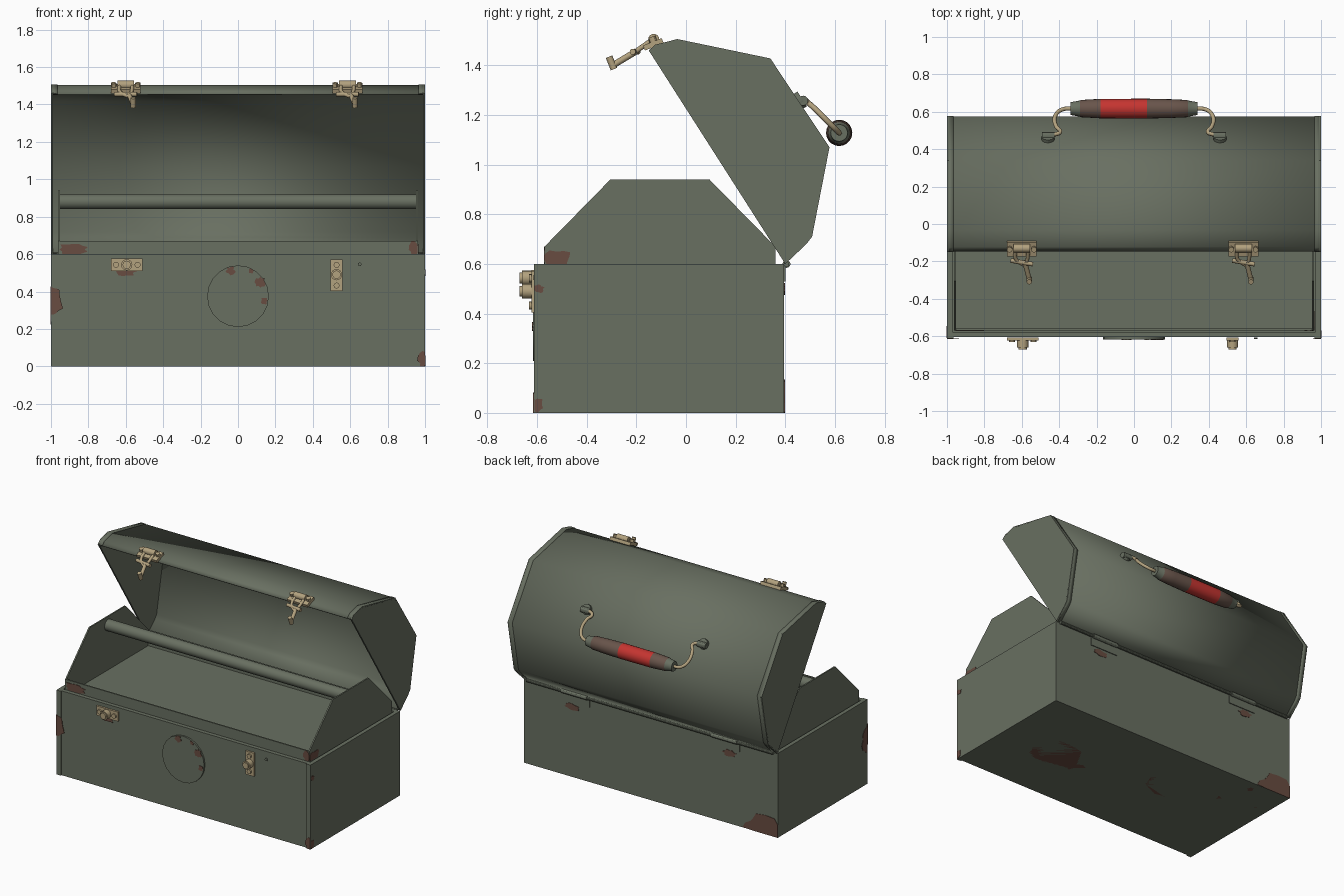
import bpy, bmesh, math, random
from mathutils import Vector, Matrix

cube = bpy.data.objects.get("Cube")
if cube:
    bpy.data.objects.remove(cube, do_unlink=True)
random.seed(4)


def material(name, *rgb):
    m = bpy.data.materials.new(name)
    m.use_nodes = True
    m.diffuse_color = (*rgb, 1)
    m.node_tree.nodes["Principled BSDF"].inputs["Base Color"].default_value = (*rgb, 1)
    return m


GREEN = material("olive green paint", .14, .16, .12)
RUST = material("rust", .14, .072, .052)
BRASS = material("aged brass", .45, .36, .21)
RED = material("red grip", .56, .035, .03)
BROWN = material("worn brown grip", .14, .09, .07)


def finish(name, bm, mats, angle=30):
    bmesh.ops.recalc_face_normals(bm, faces=bm.faces)
    mesh = bpy.data.meshes.new(name)
    bm.to_mesh(mesh)
    bm.free()
    ob = bpy.data.objects.new(name, mesh)
    bpy.context.collection.objects.link(ob)
    for m in mats:
        mesh.materials.append(m)
    bpy.ops.object.select_all(action='DESELECT')
    ob.select_set(True)
    bpy.context.view_layer.objects.active = ob
    bpy.ops.object.shade_smooth_by_angle(angle=math.radians(angle))
    return ob


def block(name, lo, hi, mat=GREEN):
    bm = bmesh.new()
    lo, hi = Vector(lo), Vector(hi)
    bmesh.ops.create_cube(bm, size=1, matrix=Matrix.Translation((lo + hi) / 2)
                          @ Matrix.Diagonal((*(hi - lo), 1)))
    return finish(name, bm, [mat])


def prism(name, yz, x0, x1, mat=GREEN):
    bm = bmesh.new()
    face = bm.faces.new([bm.verts.new((x0, y, z)) for y, z in yz])
    new = bmesh.ops.extrude_face_region(bm, geom=[face])["geom"]
    bmesh.ops.translate(bm, vec=(x1 - x0, 0, 0),
                        verts=[g for g in new if isinstance(g, bmesh.types.BMVert)])
    return finish(name, bm, [mat])


def rod(name, a, b, r, mat=GREEN, sides=16):
    a, b = Vector(a), Vector(b)
    bm = bmesh.new()
    turn = (b - a).to_track_quat('Z', 'Y').to_matrix().to_4x4()
    bmesh.ops.create_cone(bm, cap_ends=True, segments=sides, radius1=r, radius2=r,
                          depth=(b - a).length, matrix=Matrix.Translation((a + b) / 2) @ turn)
    return finish(name, bm, [mat])


def wire(name, points, r, mat=BRASS):
    cu = bpy.data.curves.new(name, 'CURVE')
    cu.dimensions = '3D'
    cu.bevel_depth, cu.bevel_resolution, cu.use_fill_caps = r, 2, True
    sp = cu.splines.new('BEZIER')
    sp.bezier_points.add(len(points) - 1)
    for p, co in zip(sp.bezier_points, points):
        p.co = co
        p.handle_left_type = p.handle_right_type = 'AUTO'
    cu.materials.append(mat)
    ob = bpy.data.objects.new(name, cu)
    bpy.context.collection.objects.link(ob)


def shell(name, yz, x0, x1, thick):
    bm = bmesh.new()
    rows = [[bm.verts.new((x, y, z)) for y, z in yz] for x in (x0, x1)]
    for i in range(len(yz) - 1):
        bm.faces.new((rows[0][i], rows[1][i], rows[1][i + 1], rows[0][i + 1]))
    ob = finish(name, bm, [GREEN], 60)
    # open sheet: make the outer side face away from the lid's middle
    if ob.data.polygons[1].normal.z < 0:
        ob.data.flip_normals()
    mod = ob.modifiers.new("sheet", 'SOLIDIFY')
    mod.thickness, mod.offset = thick, -1


def patch(name, centre, axis, ru, rv, lo=(-1, -.61, 0), hi=(1, .395, .6)):
    """Thin ragged stain lying across an axis, trimmed to the panel."""
    u, v = [i for i in range(3) if i != axis]
    bm = bmesh.new()
    pts = []
    for i in range(16):
        a, k = i * math.tau / 16, random.uniform(.65, 1.1)
        p = list(centre)
        p[u] = min(max(p[u] + ru * k * math.cos(a), lo[u]), hi[u])
        p[v] = min(max(p[v] + rv * k * math.sin(a), lo[v]), hi[v])
        pts.append(bm.verts.new(p))
    face = bm.faces.new(pts)
    new = bmesh.ops.extrude_face_region(bm, geom=[face])["geom"]
    step = [0, 0, 0]
    step[axis] = .003 * (1 if centre[axis] > 0 and axis != 2 else -1)
    bmesh.ops.translate(bm, vec=step, verts=[g for g in new if isinstance(g, bmesh.types.BMVert)])
    bmesh.ops.remove_doubles(bm, verts=bm.verts, dist=.0005)
    finish(name, bm, [RUST])


# Lower box with its sunken top
bm = bmesh.new()
bmesh.ops.create_cube(bm, size=1, matrix=Matrix.Translation((0, -.105, .3))
                      @ Matrix.Diagonal((2, 1, .6, 1)))
top = max(bm.faces, key=lambda f: f.calc_center_median().z)
bmesh.ops.inset_region(bm, faces=[top], thickness=.04)
well = bmesh.ops.extrude_face_region(bm, geom=[top])["geom"]
bmesh.ops.translate(bm, vec=(0, 0, -.04), verts=[g for g in well if isinstance(g, bmesh.types.BMVert)])
bmesh.ops.delete(bm, geom=[top], context='FACES_ONLY')
finish("lower_box", bm, [GREEN])
for s, side in ((1, "left"), (-1, "right")):
    x0, x1 = sorted((s * .965, s * 1.0))
    block(side + "_front_corner_strip", (x0, -.613, .0), (x1, -.604, .6))

# Inner tray walls, gabled ends and the cross rod
block("tray_front_wall", (-.96, -.57, .55), (.96, -.56, .67))
block("tray_back_wall", (-.96, .35, .55), (.96, .36, .67))
gable = [(-.57, .55), (-.57, .67), (-.305, .94), (.095, .94), (.36, .67), (.36, .55)]
for s, side in ((1, "left"), (-1, "right")):
    prism(side + "_tray_end", gable, s * .952, s * .962)
rod("tray_rod", (-.955, -.1, .88), (.955, -.1, .88), .04, sides=24)

# Open lid: curved sheet, raised rims and end plates
arc = [(-.15, 1.46), (-.125, 1.483), (-.035, 1.506), (.34, 1.428), (.578, 1.07),
       (.508, .71), (.485, .68), (.4, .6)]
inner = [(y + (.2 - y) * .008, z + (1.15 - z) * .008) for y, z in arc]
shell("lid_sheet", inner, -.99, .99, .01)
for s, side in ((1, "left"), (-1, "right")):
    prism(side + "_lid_end", arc, s * .988, s * 1.0)
    shell(side + "_lid_rim", arc, s * .965, s * 1.0, .008)

# Round front plate
rod("front_disc", (0, -.605, .375), (0, -.617, .375), .165, sides=20)

# Front catches: one turned flat, one upright
for name, cx, cz, w, h, knob in (("right_catch", -.595, .543, .085, .033, .543),
                                 ("left_catch", .527, .487, .033, .083, .49)):
    block(name + "_plate", (cx - w, -.622, cz - h), (cx + w, -.608, cz + h), BRASS)
    rod(name + "_knob", (cx, -.62, knob), (cx, -.66, knob), .03, BRASS)
    rod(name + "_knob_cap", (cx, -.658, knob), (cx, -.67, knob), .022, BRASS)
    for s in (-1, 1):
        du, dv = (.058 * s, 0) if w > h else (0, .055 * s)
        rod(name + "_rivet", (cx + du, -.615, cz + dv), (cx + du, -.632, cz + dv), .016, BRASS, 12)
rod("front_pin", (.65, -.608, .545), (.65, -.614, .545), .01, sides=10)

# Lid latches with hanging hooks
base = [(-.165, 1.46), (-.09, 1.49), (-.098, 1.51), (-.173, 1.48)]
for side, cx in (("right", -.6), ("left", .585)):
    prism(side + "_latch_plate", base, cx - .08, cx + .08, BRASS)
    rod(side + "_latch_barrel", (cx - .045, -.13, 1.505), (cx + .045, -.13, 1.505), .022, BRASS)
    for s in (-1, 1):
        rod(side + "_latch_rivet", (cx + s * .065, -.13, 1.49), (cx + s * .065, -.138, 1.515), .015, BRASS, 12)
        wire(side + "_latch_fork", [(cx + s * .035, -.14, 1.5), (cx + s * .03, -.19, 1.465),
                                    (cx + .02, -.225, 1.44)], .01)
    rod(side + "_latch_crossbar", (cx - .06, -.195, 1.455), (cx + .06, -.215, 1.455), .012, BRASS)
    wire(side + "_latch_arm", [(cx + .015, -.2, 1.457), (cx + .04, -.295, 1.4)], .013)
    rod(side + "_latch_hook", (cx + .04, -.29, 1.385), (cx + .04, -.31, 1.435), .014, BRASS)

# Carrying handle: turned grip, bent wires, mounting brackets
grip = [(-.34, .012), (-.34, .034), (-.29, .043), (-.285, .046), (-.18, .052), (.07, .053),
        (.2, .05), (.285, .046), (.29, .043), (.34, .034), (.34, .012)]
bm = bmesh.new()
rings = [[bm.verts.new((x, .617 + r * math.cos(a), 1.128 + r * math.sin(a)))
          for a in [k * math.tau / 20 for k in range(20)]] for x, r in grip]
for i in range(len(rings) - 1):
    for k in range(20):
        n = (k + 1) % 20
        f = bm.faces.new((rings[i][k], rings[i][n], rings[i + 1][n], rings[i + 1][k]))
        x = (grip[i][0] + grip[i + 1][0]) / 2
        f.material_index = 2 if -.18 < x < .07 else (1 if abs(x) < .288 else 0)
bm.faces.new(rings[0])
bm.faces.new(rings[-1])
finish("handle_grip", bm, [GREEN, BROWN, RED])
for s, side in ((1, "left"), (-1, "right")):
    wire(side + "_handle_wire", [(s * .32, .617, 1.128), (s * .385, .612, 1.133), (s * .422, .575, 1.17),
                                 (s * .415, .52, 1.225), (s * .395, .492, 1.25), (s * .42, .48, 1.262),
                                 (s * .47, .475, 1.262)], .011)
    rod(side + "_handle_bracket", (s * .425, .472, 1.258), (s * .492, .472, 1.258), .02, sides=12)
    rod(side + "_handle_foot", (s * .46, .445, 1.25), (s * .46, .468, 1.265), .035, sides=12)

# Back hinges
rod("hinge_bar", (-.97, .405, .598), (.97, .405, .598), .011, sides=10)
for s, side in ((1, "left"), (-1, "right")):
    block(side + "_hinge_leaf", (s * .59 - .11, .39, .53), (s * .59 + .11, .401, .6))
    rod(side + "_hinge_barrel", (s * .59 - .1, .405, .6), (s * .59 + .1, .405, .6), .016, sides=12)

# Rust stains
patch("stain_front_side", (-.985, -.613, .35), 1, .05, .1)
patch("stain_front_corner", (1, -.613, .03), 1, .04, .06)
patch("stain_catch", (-.6, -.61, .51), 1, .06, .035)
patch("stain_tray_right", (-.88, -.57, .625), 1, .09, .035, (-.96, -1, .6), (1, 1, .67))
patch("stain_tray_left", (.94, -.57, .635), 1, .035, .04, (-1, -1, .6), (.96, 1, .67))
patch("stain_tray_end", (.962, -.52, .62), 0, .07, .035, (-1, -.57, .6), (1, 1, .67))
patch("stain_left_low", (1, -.6, .03), 0, .03, .035)
patch("stain_left_high", (1, -.595, .5), 0, .025, .018)
patch("stain_right_side", (-1, -.6, .33), 0, .06, .1)
patch("stain_back_corner", (-.9, .395, .04), 1, .18, .09)
for x, z, r in ((-.04, .51, .025), (.12, .45, .03), (.07, .51, .015), (.14, .35, .02)):
    patch("stain_disc", (x, -.617, z), 1, r, r)
for s in (-1, 1):
    patch("stain_hinge", (s * .62, .395, .5), 1, .06, .025)
for x, y, w, d in ((.53, -.16, .25, .17), (-.4, .02, .26, .22), (-.86, .28, .16, .14)):
    patch("stain_base", (x, y, .003), 2, w, d)
